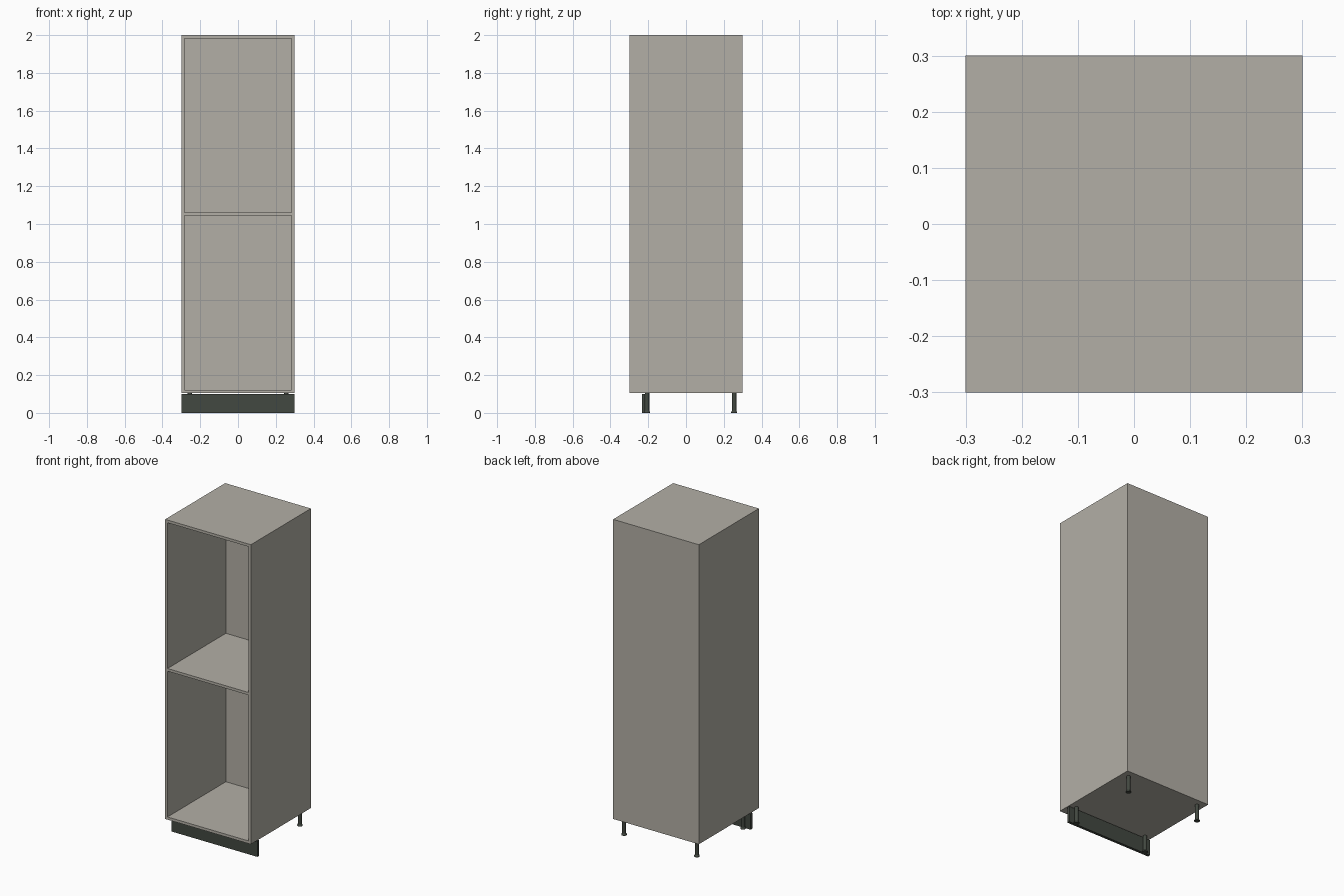
import bpy, bmesh, math
from mathutils import Matrix

if "Cube" in bpy.data.objects:
    bpy.data.objects.remove(bpy.data.objects["Cube"])

W = 0.3        # half width and half depth
T = 0.017      # board thickness
Z0, Z1 = 0.105, 2.0


def material(name, color):
    m = bpy.data.materials.new(name)
    m.diffuse_color = color
    m.use_nodes = True
    m.node_tree.nodes["Principled BSDF"].inputs["Base Color"].default_value = m.diffuse_color
    return m


board_mat = material("warm_grey_board", (0.45, 0.43, 0.38, 1))
dark_mat = material("dark_grey_green", (0.055, 0.065, 0.052, 1))


def add_object(name, bm, mat):
    mesh = bpy.data.meshes.new(name)
    bm.to_mesh(mesh)
    bm.free()
    mesh.materials.append(mat)
    obj = bpy.data.objects.new(name, mesh)
    bpy.context.collection.objects.link(obj)
    return obj


def board(name, lo, hi, mat=board_mat):
    size = [b - a for a, b in zip(lo, hi)]
    mid = [(a + b) / 2 for a, b in zip(lo, hi)]
    bm = bmesh.new()
    bmesh.ops.create_cube(bm, size=1, matrix=Matrix.Translation(mid) @ Matrix.Diagonal((*size, 1)))
    return add_object(name, bm, mat)


def leg(name, x, y):
    # turned profile: foot pad, tapered collar, shaft
    profile = [(0, 0), (0.016, 0), (0.016, 0.005), (0.0115, 0.012), (0.0115, Z0), (0, Z0)]
    bm = bmesh.new()
    verts = [bm.verts.new((r, 0, z)) for r, z in profile]
    edges = [bm.edges.new(p) for p in zip(verts, verts[1:])]
    bmesh.ops.spin(bm, geom=verts + edges, cent=(0, 0, 0), axis=(0, 0, 1),
                   angle=math.tau, steps=24)
    bmesh.ops.remove_doubles(bm, verts=bm.verts, dist=1e-5)
    bmesh.ops.recalc_face_normals(bm, faces=bm.faces)
    obj = add_object(name, bm, dark_mat)
    obj.location = (x, y, 0)
    obj.select_set(True)
    bpy.context.view_layer.objects.active = obj
    bpy.ops.object.shade_smooth_by_angle(angle=math.radians(30))
    obj.select_set(False)


# carcass: full-height sides with the other boards between them
inner = W - T
board("left_side", (-W, -W, Z0), (-inner, W, Z1))
board("right_side", (inner, -W, Z0), (W, W, Z1))
board("bottom_panel", (-inner, -W, Z0), (inner, W, Z0 + T))
board("top_panel", (-inner, -W, Z1 - T), (inner, W, Z1))
board("back_panel", (-inner, W - T, Z0 + T), (inner, W, Z1 - T))
board("middle_shelf", (-inner, -W, 1.044), (inner, W - T, 1.061))

# recessed plinth and adjustable legs
board("plinth", (-W, -0.234, 0), (W, -0.217, 0.1), dark_mat)
for side, x in (("left", -0.255), ("right", 0.255)):
    leg("front_leg_" + side, x, -0.206)
    leg("back_leg_" + side, x, 0.255)
